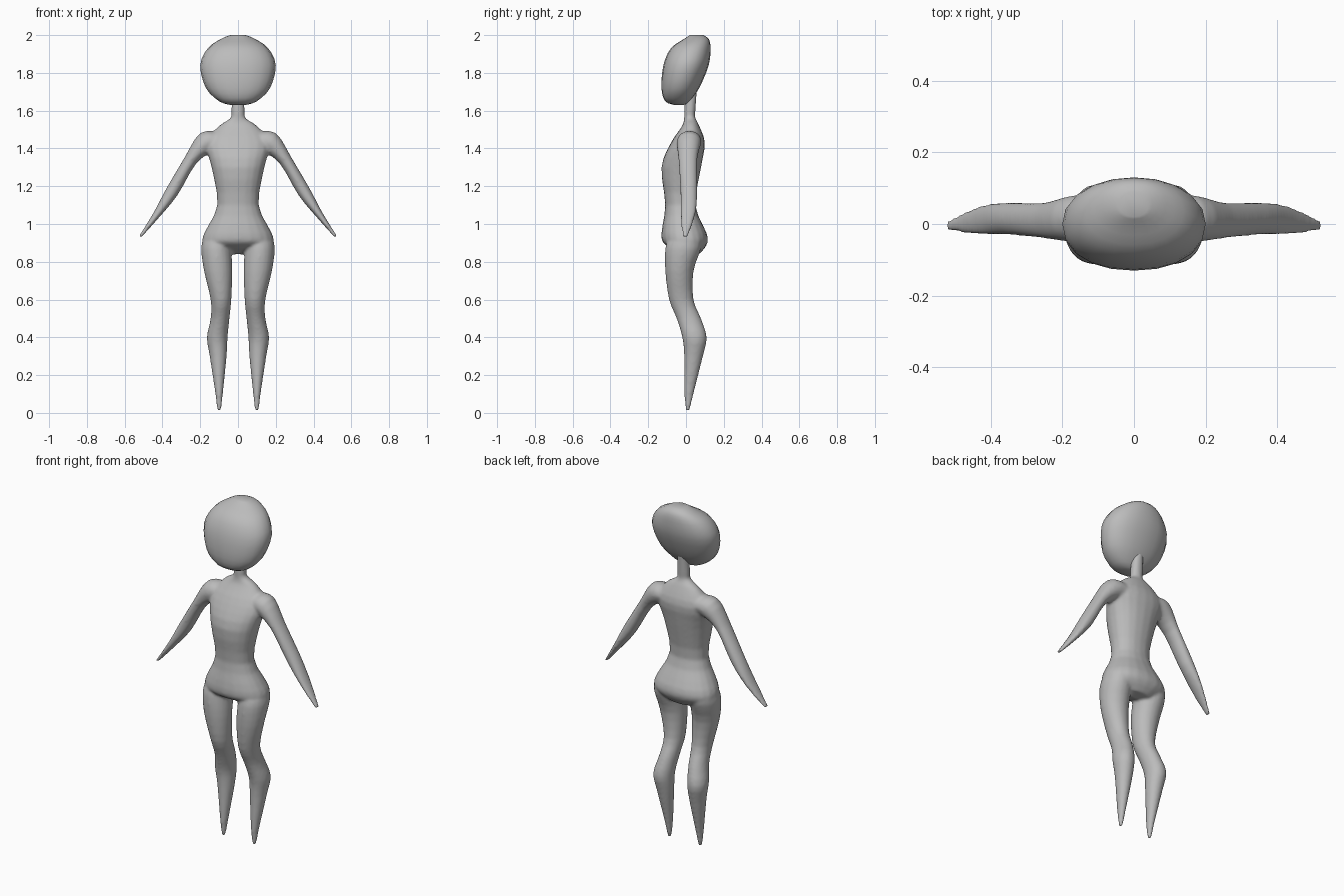
import bpy, bmesh
from math import cos, sin, pi, radians, copysign

cube = bpy.data.objects.get("Cube")
if cube:
    bpy.data.objects.remove(cube)

GREY = (.5, .5, .5, 1)
skin = bpy.data.materials.new("plain grey")
skin.use_nodes = True
skin.diffuse_color = GREY
skin.node_tree.nodes["Principled BSDF"].inputs["Base Color"].default_value = GREY


def smooth_path(keys, steps=3):
    """Fill in rings between the key rings along a smooth spline."""
    padded = [keys[0], *keys, keys[-1]]
    path = []
    for before, start, end, after in zip(padded, padded[1:], padded[2:], padded[3:]):
        for step in range(steps):
            t = step / steps
            path.append([
                b + t / 2 * (c - a + t * (2 * a - 5 * b + 4 * c - d + t * (3 * (b - c) + d - a)))
                for a, b, c, d in zip(before, start, end, after)
            ])
    return path + [keys[-1]]


def oval(ring, side, sides, power):
    """Points of one rounded cross-section, tilted and placed on the given side."""
    z, x, half, front, back, tilt = ring
    middle, depth, lean = (front + back) / 2, (back - front) / 2, radians(tilt)
    points = []
    for i in range(sides):
        angle = 2 * pi * i / sides
        across, along = (copysign(abs(f) ** (2 / power), f) for f in (cos(angle), sin(angle)))
        points.append((
            side * (x + across * half * cos(lean)),
            middle + along * depth,
            z + across * half * sin(lean),
        ))
    return points


def loft(bm, keys, side=1, sides=20, power=2):
    """Skin a closed tube through the key rings."""
    loops = [
        [bm.verts.new(point) for point in oval(ring, side, sides, power)]
        for ring in smooth_path(keys)
    ]
    for low, high in zip(loops, loops[1:]):
        for i in range(sides):
            j = (i + 1) % sides
            bm.faces.new((low[i], low[j], high[j], high[i]))
    bm.faces.new(loops[0])
    bm.faces.new(loops[-1])


def finish(bm, name):
    """Turn the built surface into a smooth-shaded object."""
    bmesh.ops.recalc_face_normals(bm, faces=bm.faces)
    mesh = bpy.data.meshes.new(name)
    bm.to_mesh(mesh)
    bm.free()
    mesh.materials.append(skin)
    mesh.shade_smooth()
    ob = bpy.data.objects.new(name, mesh)
    bpy.context.collection.objects.link(ob)
    return ob


def upright(z, half, front, back, x=0):
    """A level ring."""
    return z, x, half, front, back, 0


# Torso and neck, from the seat up to inside the head
torso = [
    upright(z=.84, half=.07, front=0, back=.07),
    upright(z=.89, half=.18, front=-.11, back=.11),
    upright(z=.95, half=.18, front=-.13, back=.11),
    upright(z=1.1, half=.11, front=-.11, back=.05),
    upright(z=1.3, half=.14, front=-.13, back=.08),
    upright(z=1.43, half=.17, front=-.08, back=.1),
    upright(z=1.52, half=.1, front=-.02, back=.07),
    upright(z=1.56, half=.04, front=-.01, back=.05),
    upright(z=1.6, half=.035, front=-.01, back=.05),
    upright(z=1.73, half=.03, front=0, back=.06),
]

# Leg, from the toe tip up into the hip
leg = [
    upright(z=.01, x=.1, half=.01, front=0, back=.02),
    upright(z=.1, x=.1, half=.02, front=-.01, back=.04),
    upright(z=.3, x=.105, half=.045, front=-.01, back=.09),
    upright(z=.4, x=.11, half=.055, front=-.02, back=.11),
    upright(z=.5, x=.095, half=.05, front=-.05, back=.08),
    upright(z=.6, x=.09, half=.055, front=-.09, back=.04),
    upright(z=.75, x=.105, half=.075, front=-.11, back=.04),
    upright(z=.87, x=.115, half=.08, front=-.11, back=.08),
    upright(z=.93, x=.11, half=.07, front=-.09, back=.08),
]

# Arm, from inside the shoulder to the hand: height, x, half width, front, back, tilt
arm = [
    (1.44, .1, .05, -.04, .08, 75),
    (1.43, .17, .06, -.05, .08, 60),
    (1.34, .25, .035, -.04, .06, 35),
    (1.17, .35, .035, -.03, .06, 30),
    (1.05, .43, .02, -.03, .05, 30),
    (.93, .52, .007, -.02, .01, 35),
]

# Body: overlapping limbs blended into one skin
bm = bmesh.new()
loft(bm, torso, power=2.2)
for side in (1, -1):
    loft(bm, leg, side)
    loft(bm, arm, side)
body = finish(bm, "body")
blend = body.modifiers.new("blend", "REMESH")
blend.mode = "VOXEL"
blend.voxel_size = .008
blend.use_smooth_shade = True
soften = body.modifiers.new("soften", "SMOOTH")
soften.factor = .5
soften.iterations = 8

# Head: rounded, with the crown leaning back
head = [
    upright(z=1.63, half=.04, front=-.06, back=-.01),
    upright(z=1.65, half=.1, front=-.11, back=.02),
    upright(z=1.72, half=.17, front=-.13, back=.07),
    upright(z=1.84, half=.2, front=-.12, back=.12),
    upright(z=1.93, half=.16, front=-.08, back=.13),
    upright(z=1.98, half=.09, front=-.01, back=.12),
    upright(z=2, half=.04, front=.02, back=.09),
]
bm = bmesh.new()
loft(bm, head, power=2.2)
finish(bm, "head")
